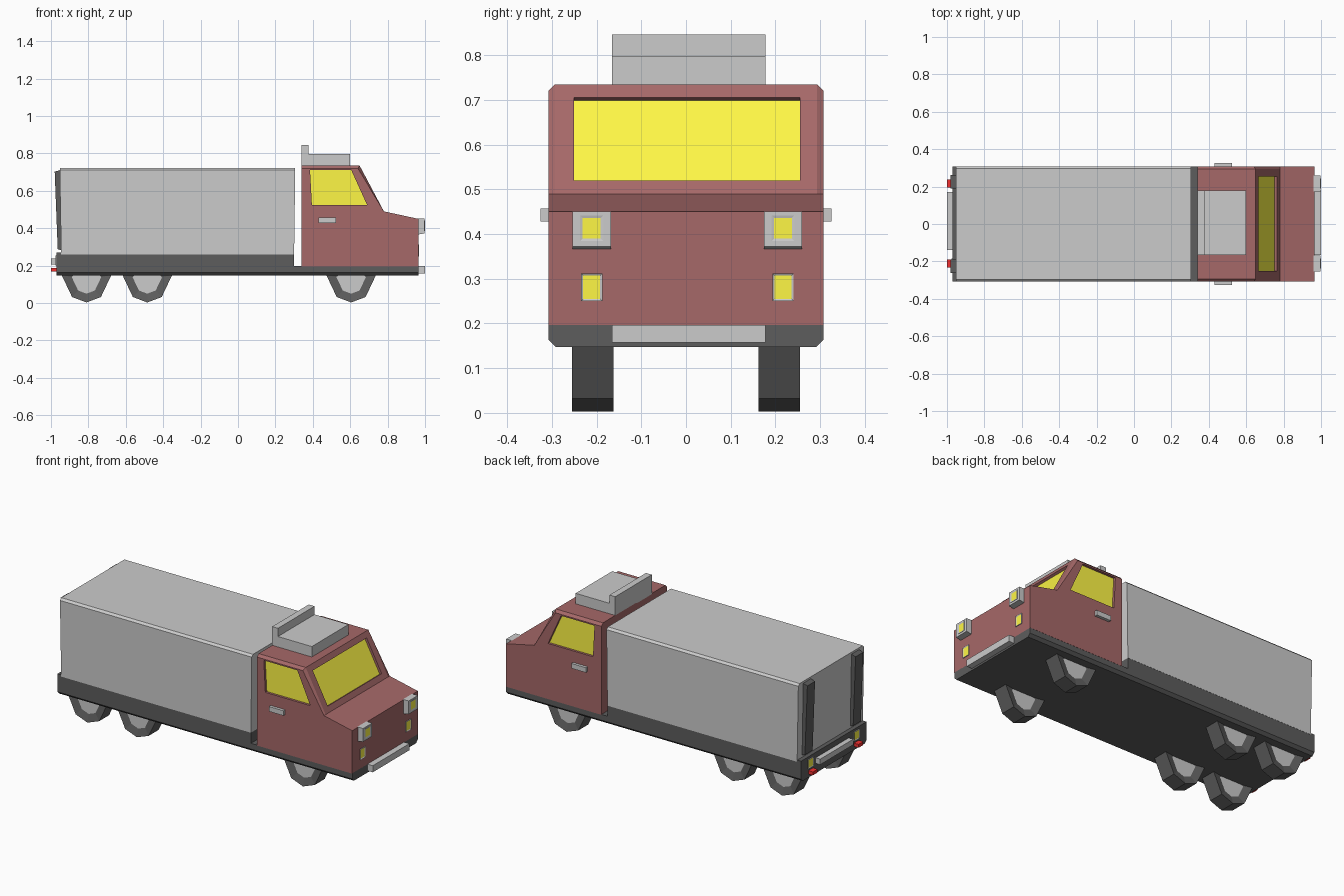
import bpy, bmesh
from mathutils import Vector

if "Cube" in bpy.data.objects:
    bpy.data.objects.remove(bpy.data.objects["Cube"])


def material(name, r, g, b):
    m = bpy.data.materials.new(name)
    m.diffuse_color = (r, g, b, 1)
    m.use_nodes = True
    m.node_tree.nodes["Principled BSDF"].inputs["Base Color"].default_value = m.diffuse_color
    return m


GREY = material("grey", 0.8, 0.8, 0.8)
RED = material("cab_red", 0.38, 0.14, 0.14)
BLACK = material("black", 0.11, 0.11, 0.11)
YELLOW = material("glass_yellow", 1.0, 0.93, 0.06)
LAMP = material("lamp_red", 0.9, 0.03, 0.03)


def prism(name, pts, y0, y1, mats, bevel=0, edge_test=None, inset=None, facing=()):
    """Extrude an xz profile from y0 to y1; optionally chamfer long side edges and recess faces."""
    bm = bmesh.new()
    face = bm.faces.new([bm.verts.new((x, y0, z)) for x, z in pts])
    out = bmesh.ops.extrude_face_region(bm, geom=[face])
    new = [v for v in out["geom"] if isinstance(v, bmesh.types.BMVert)]
    bmesh.ops.translate(bm, verts=new, vec=(0, y1 - y0, 0))
    bmesh.ops.recalc_face_normals(bm, faces=bm.faces)
    if bevel:
        edges = [e for e in bm.edges if abs(e.verts[0].co.y - e.verts[1].co.y) < 1e-5
                 and edge_test((e.verts[0].co + e.verts[1].co) / 2)]
        bmesh.ops.bevel(bm, geom=edges, offset=bevel, segments=1, affect='EDGES')
    if inset:
        bm.normal_update()
        targets = [f for f in bm.faces if any(f.normal.dot(Vector(d)) > 0.99 for d in facing)]
        for f in targets:
            bmesh.ops.inset_region(bm, faces=[f], thickness=inset[0], depth=-inset[1],
                                   use_even_offset=True)
            f.material_index = 1
    me = bpy.data.meshes.new(name)
    bm.to_mesh(me)
    bm.free()
    for m in mats:
        me.materials.append(m)
    ob = bpy.data.objects.new(name, me)
    bpy.context.collection.objects.link(ob)
    return ob


def box(name, x0, x1, y0, y1, z0, z1, mats, **kw):
    return prism(name, [(x0, z0), (x1, z0), (x1, z1), (x0, z1)], y0, y1, mats, **kw)


def cut(target, cutter):
    cutter.hide_render = True
    cutter.hide_viewport = True
    mod = target.modifiers.new("opening", 'BOOLEAN')
    mod.operation = 'DIFFERENCE'
    mod.solver = 'EXACT'
    mod.object = cutter


# Chassis, stepped up under the cargo body
prism("chassis", [(-0.97, 0.147), (0.965, 0.147), (0.965, 0.197), (0.3, 0.197), (0.3, 0.27), (-0.97, 0.27)],
      -0.307, 0.307, [BLACK], bevel=0.016, edge_test=lambda c: c.z < 0.15)

# Cargo body
prism("cargo_box", [(-0.945, 0.26), (0.3, 0.26), (0.306, 0.722), (-0.953, 0.722)], -0.308, 0.308, [GREY],
      bevel=0.012, edge_test=lambda c: c.z > 0.7)

# Cab shell with chamfered roof and windscreen edges
cab = prism("cab", [(0.34, 0.195), (0.965, 0.195), (0.965, 0.45), (0.78, 0.49), (0.65, 0.735), (0.34, 0.735)],
            -0.308, 0.308, [RED], bevel=0.015,
            edge_test=lambda c: c.z > 0.72 or (0.55 < c.z and c.x > 0.7))

# Windscreen opening and glass, offset from the sloping front plane
a, b, n = Vector((0.764, 0.52)), Vector((0.666, 0.705)), Vector((0.883, 0.469))


def slab(d0, d1):
    return [tuple(p) for p in (a + n * d0, a + n * d1, b + n * d1, b + n * d0)]


cut(cab, prism("windscreen_cutter", slab(-0.02, 0.05), -0.25, 0.255, [RED]))
prism("windscreen", slab(-0.03, -0.014), -0.252, 0.257, [YELLOW])

# Side windows and door handles
window = [(0.385, 0.712), (0.605, 0.712), (0.69, 0.525), (0.395, 0.525)]
for side, s in (("right", -1), ("left", 1)):
    cut(cab, prism(f"{side}_window_cutter", window, s * 0.29, s * 0.35, [RED]))
    prism(f"{side}_window", window, s * 0.284, s * 0.294, [YELLOW])
    box(f"{side}_door_handle", 0.43, 0.525, s * 0.3, s * 0.325, 0.428, 0.457, [GREY])

# Roof unit with raised rear fin
prism("roof_unit", [(0.34, 0.73), (0.6, 0.73), (0.6, 0.797), (0.378, 0.797), (0.378, 0.846), (0.34, 0.846)],
      -0.165, 0.178, [GREY])

# Bumpers
box("front_bumper", 0.96, 1.0, -0.165, 0.178, 0.158, 0.197, [GREY])
box("rear_bumper", -1.0, -0.965, -0.14, 0.17, 0.205, 0.238, [GREY])

for side, s in (("right", -1), ("left", 1)):
    c = 0.003 + s * 0.214
    # Headlamps and indicators on the nose
    prism(f"{side}_headlamp_housing", [(0.96, 0.366), (0.998, 0.372), (0.998, 0.451), (0.96, 0.451)],
          c - 0.043, c + 0.043, [GREY])
    box(f"{side}_headlamp", 0.99, 1.0, c - 0.026, c + 0.026, 0.384, 0.442, [GREY, YELLOW],
        inset=(0.006, 0.0015), facing=[(1, 0, 0)])
    box(f"{side}_indicator", 0.955, 0.969, c - 0.024, c + 0.024, 0.25, 0.312, [GREY, YELLOW],
        inset=(0.005, 0.003), facing=[(1, 0, 0)])
    # Tail lamps and rear posts
    box(f"{side}_tail_lamp", -0.975, -0.96, c - 0.026, c + 0.026, 0.2, 0.255, [GREY, YELLOW],
        inset=(0.005, 0.003), facing=[(-1, 0, 0)])
    box(f"{side}_brake_lamp", -1.0, -0.96, c - 0.022, c + 0.022, 0.168, 0.188, [LAMP])
    prism(f"{side}_rear_post", [(-0.94, 0.28), (-0.964, 0.288), (-0.98, 0.702), (-0.948, 0.712)],
          s * 0.19, s * 0.262, [BLACK])

    # Faceted wheels with recessed hubs on both faces, tops hidden inside the chassis
    for axle, x in (("rear", -0.81), ("middle", -0.485), ("front", 0.605)):
        half = [(0.085, 0.192), (0.133, 0.15), (0.077, 0.032)]
        pts = [(x + u, z) for u, z in half] + [(x, 0.003)] + [(x - u, z) for u, z in reversed(half)]
        prism(f"{axle}_{side}_wheel", pts, s * 0.162, s * 0.255, [BLACK, GREY],
              inset=(0.044, 0.012), facing=[(0, 1, 0), (0, -1, 0)])
